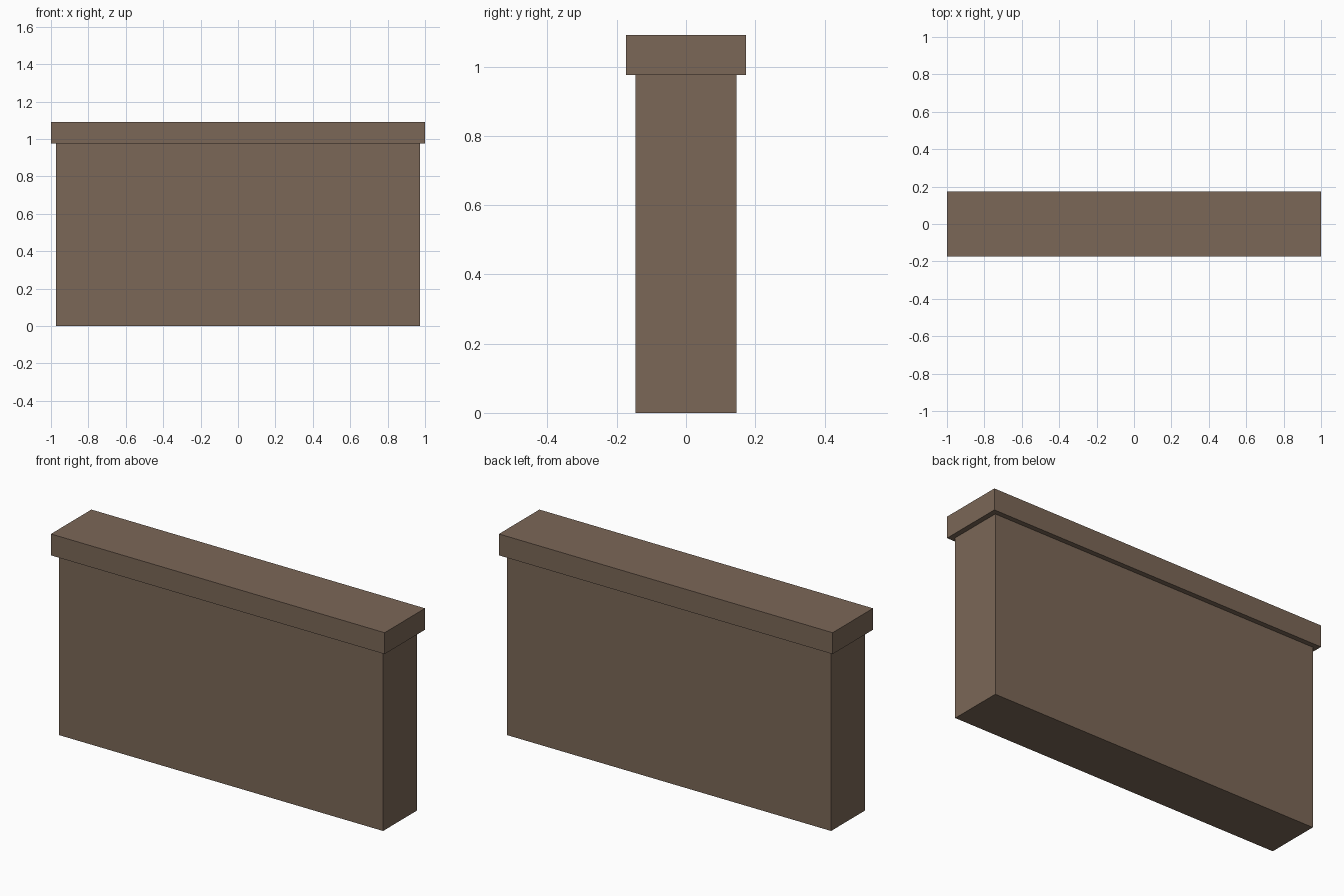
import bpy

if "Cube" in bpy.data.objects:
    bpy.data.objects.remove(bpy.data.objects["Cube"])

# Single flat brown stone colour
stone = bpy.data.materials.new("brown_stone")
stone.diffuse_color = (0.198, 0.136, 0.095, 1.0)
stone.use_nodes = True
stone.node_tree.nodes["Principled BSDF"].inputs["Base Color"].default_value = stone.diffuse_color


def box(name, width, depth, z0, z1):
    """Flat-shaded box centred on x and y, spanning z0 to z1."""
    bpy.ops.mesh.primitive_cube_add(size=1)
    ob = bpy.context.object
    ob.name = name
    for v in ob.data.vertices:
        v.co.x *= width
        v.co.y *= depth
        v.co.z = z1 if v.co.z > 0 else z0
    ob.data.materials.append(stone)
    return ob


# Wall body and the overhanging coping on top
box("wall_body", 1.944, 0.292, 0.0, 0.976)
box("wall_coping", 2.0, 0.346, 0.976, 1.092)
